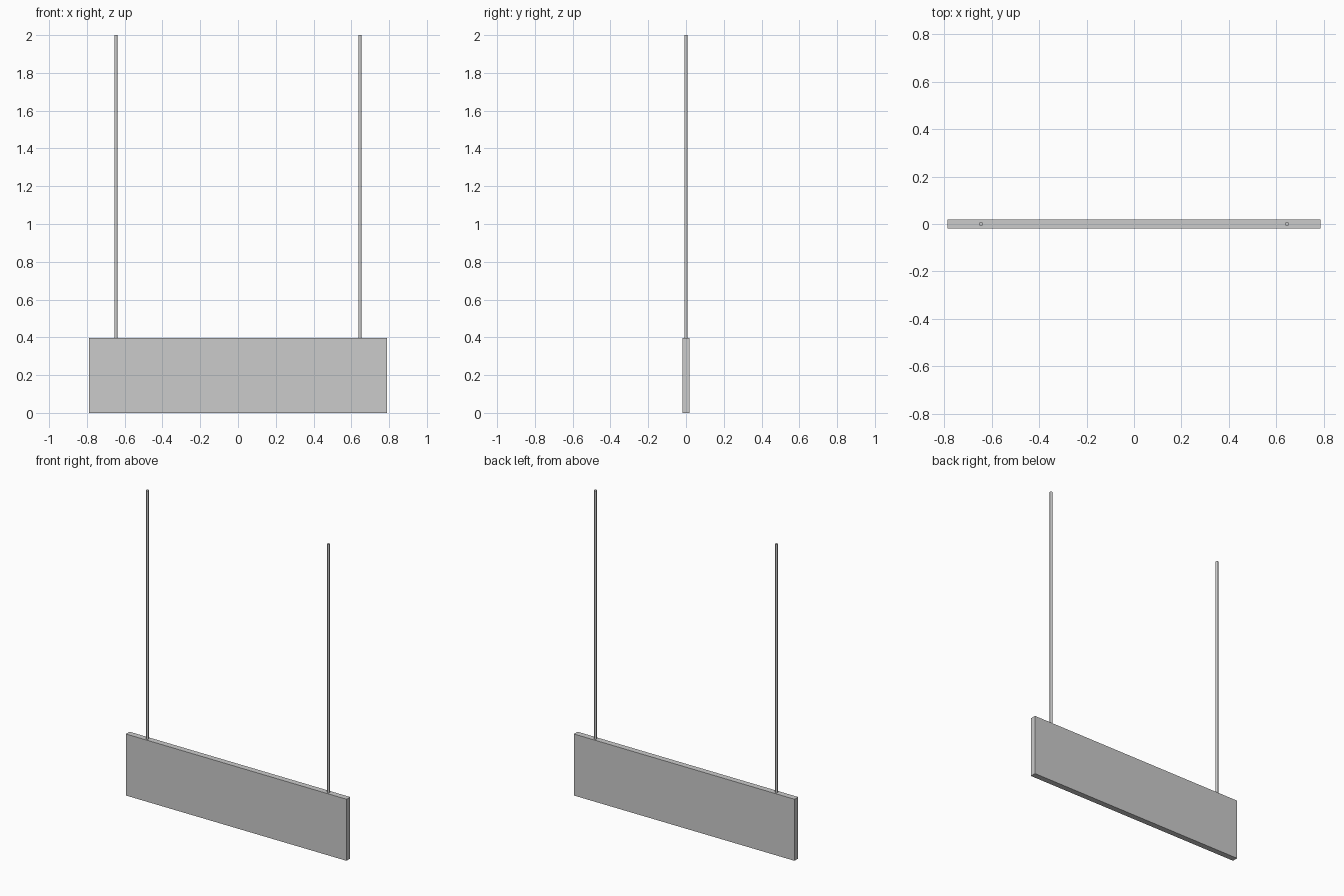
import bpy

if "Cube" in bpy.data.objects:
    bpy.data.objects.remove(bpy.data.objects["Cube"])

BOARD = (1.575, 0.038, 0.397)   # width, thickness, height
ROD_X, ROD_R = 0.646, 0.008
ROD_BOTTOM, ROD_TOP = 0.392, 2.0

# Hanging sign panel
bpy.ops.mesh.primitive_cube_add(size=1, location=(0, 0, BOARD[2] / 2))
panel = bpy.context.object
panel.name = "sign_panel"
panel.scale = BOARD
bpy.ops.object.transform_apply(location=False, rotation=False, scale=True)

# Two suspension rods
for side, name in ((-1, "left_rod"), (1, "right_rod")):
    bpy.ops.mesh.primitive_cylinder_add(
        vertices=16, radius=ROD_R, depth=ROD_TOP - ROD_BOTTOM,
        location=(side * ROD_X, 0, (ROD_TOP + ROD_BOTTOM) / 2))
    bpy.context.object.name = name
    bpy.ops.object.shade_smooth_by_angle()
